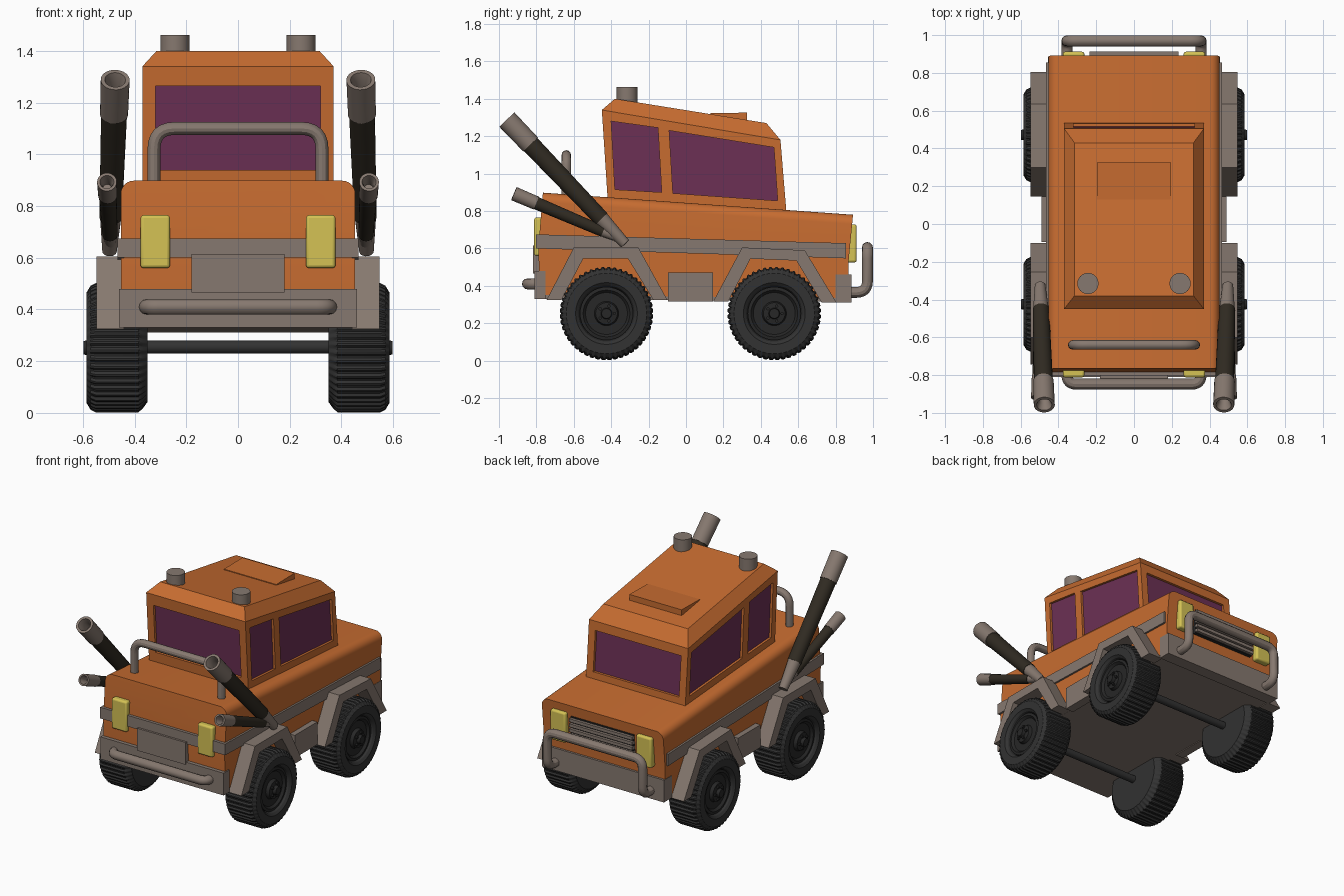
import bpy, bmesh, math
from mathutils import Vector

if "Cube" in bpy.data.objects:
    bpy.data.objects.remove(bpy.data.objects["Cube"])


def material(name, r, g, b):
    m = bpy.data.materials.new(name)
    m.diffuse_color = (r, g, b, 1)
    m.use_nodes = True
    m.node_tree.nodes["Principled BSDF"].inputs["Base Color"].default_value = m.diffuse_color
    return m


ORANGE = material("orange", 0.57, 0.15, 0.03)
TRIM = material("warm_grey", 0.24, 0.19, 0.16)
GLASS = material("purple_glass", 0.15, 0.03, 0.09)
YELLOW = material("yellow", 0.66, 0.54, 0.09)
RUBBER = material("rubber", 0.032, 0.032, 0.032)
RIM = material("dark_metal", 0.02, 0.02, 0.02)
SLEEVE = material("dark_pipe", 0.03, 0.024, 0.016)


def finish(name, bm, mat):
    bmesh.ops.recalc_face_normals(bm, faces=bm.faces)
    me = bpy.data.meshes.new(name)
    bm.to_mesh(me)
    bm.free()
    me.materials.append(mat)
    ob = bpy.data.objects.new(name, me)
    bpy.context.collection.objects.link(ob)
    return ob


def prism(name, pts, x0, x1, mat, round_top=0):
    """Side outline of (y, z) points pulled across x."""
    bm = bmesh.new()
    a = [bm.verts.new((x0, y, z)) for y, z in pts]
    b = [bm.verts.new((x1, y, z)) for y, z in pts]
    bm.faces.new(a)
    bm.faces.new(b)
    for i in range(len(pts)):
        j = (i + 1) % len(pts)
        bm.faces.new((a[i], a[j], b[j], b[i]))
    if round_top:
        top = [e for e in bm.edges if all(v.co.z > 0.7 for v in e.verts)
               and e.verts[0].co.x == e.verts[1].co.x]
        bmesh.ops.bevel(bm, geom=top, offset=round_top, segments=6, profile=0.5, affect='EDGES')
    return finish(name, bm, mat)


def box(name, x0, x1, y0, y1, z0, z1, mat, bevel=0):
    ob = prism(name, [(y0, z0), (y1, z0), (y1, z1), (y0, z1)], x0, x1, mat)
    if bevel:
        m = ob.modifiers.new("bevel", 'BEVEL')
        m.width, m.segments = bevel, 3
    return ob


def lathe(name, prof, a, b, mat, n=32, lugs=False):
    """Revolve (radius, distance) points about the line from a towards b."""
    a, w = Vector(a), (Vector(b) - Vector(a)).normalized()
    u = w.orthogonal().normalized()
    v = w.cross(u)
    bm = bmesh.new()
    rings = []
    for r, t in prof:
        ring = []
        for i in range(n):
            q = r * 0.965 if lugs and r > 0.23 and i % 4 < 2 else r
            th = 2 * math.pi * i / n
            ring.append(bm.verts.new(a + w * t + (u * math.cos(th) + v * math.sin(th)) * q))
        rings.append(ring)
    for p, q in zip(rings, rings[1:]):
        for i in range(n):
            bm.faces.new((p[i], p[(i + 1) % n], q[(i + 1) % n], q[i]))
    bmesh.ops.remove_doubles(bm, verts=bm.verts, dist=1e-5)
    return finish(name, bm, mat)


def tube(name, pts, radius, bend, mat):
    """Round bar through points with rounded corners."""
    p = [Vector(c) for c in pts]
    path = [p[0]]
    for prev, c, nxt in zip(p, p[1:], p[2:]):
        s, e = c + (prev - c).normalized() * bend, c + (nxt - c).normalized() * bend
        path += [s * (1 - t) ** 2 + c * 2 * t * (1 - t) + e * t * t for t in [k / 6 for k in range(7)]]
    path.append(p[-1])
    cu = bpy.data.curves.new(name, 'CURVE')
    cu.dimensions, cu.bevel_depth, cu.bevel_resolution, cu.use_fill_caps = '3D', radius, 4, True
    sp = cu.splines.new('POLY')
    sp.points.add(len(path) - 1)
    for q, c in zip(sp.points, path):
        q.co = (*c, 1)
    cu.materials.append(mat)
    ob = bpy.data.objects.new(name, cu)
    bpy.context.collection.objects.link(ob)
    bpy.ops.object.select_all(action='DESELECT')
    ob.select_set(True)
    bpy.context.view_layer.objects.active = ob
    bpy.ops.object.convert(target='MESH')


# body and floor
prism("body", [(-0.765, 0.898), (-0.79, 0.6), (-0.78, 0.35), (0.87, 0.335), (0.87, 0.54), (0.893, 0.78)],
      -0.453, 0.453, ORANGE, 0.05)
prism("floor", [(-0.78, 0.33), (-0.78, 0.36), (0.86, 0.345), (0.86, 0.315)], -0.448, 0.448, TRIM)

# cabin
bm = bmesh.new()
for s in (-1, 1):
    for x, y, z in [(0.37, -0.418, 0.85), (0.37, 0.538, 0.78), (0.37, -0.45, 1.34),
                    (0.37, 0.505, 1.18), (0.315, -0.38, 1.40), (0.315, 0.43, 1.27)]:
        bm.verts.new((s * x, y, z))
bmesh.ops.convex_hull(bm, input=bm.verts)
bmesh.ops.dissolve_limit(bm, angle_limit=math.radians(4), verts=bm.verts, edges=bm.edges)
cabin = finish("cabin", bm, ORANGE)

# windows: a recess cut in the cabin with a pane at the bottom
front_side = [(-0.40, 1.28), (-0.15, 1.245), (-0.13, 0.90), (-0.38, 0.915)]
rear_side = [(-0.09, 1.23), (0.47, 1.14), (0.49, 0.855), (-0.07, 0.895)]
windows = []
for s in (-1, 1):
    for outline in (front_side, rear_side):
        windows.append((outline, s * 0.352, s * 0.45, outline, s * 0.335, s * 0.354))
for y0, y1, z0, z1, d in [(-0.424, -0.445, 0.94, 1.265, 1), (0.533, 0.511, 0.85, 1.12, -1)]:
    strip = lambda i, o: [(y0 + d * i, z0), (y1 + d * i, z1), (y1 + d * o, z1), (y0 + d * o, z0)]
    windows.append((strip(0.02, -0.08), -0.32, 0.32, strip(0.035, 0.018), -0.32, 0.32))
for cut, c0, c1, pane, p0, p1 in windows:
    cutter = prism("window_cutter", cut, c0, c1, ORANGE)
    cutter.hide_render = True
    m = cabin.modifiers.new("window", 'BOOLEAN')
    m.operation, m.object, m.solver = 'DIFFERENCE', cutter, 'EXACT'
    bpy.context.view_layer.objects.active = cabin
    bpy.ops.object.modifier_apply(modifier=m.name)
    bpy.data.objects.remove(cutter)
    prism("window_pane", pane, p0, p1, GLASS)

# roof hatch
prism("roof_hatch", [(0.13, 1.29), (0.13, 1.323), (0.325, 1.326), (0.325, 1.26)], -0.195, 0.195, ORANGE)

# bumpers, plate, front band and rear grille
box("front_bumper", -0.46, 0.46, -0.81, -0.75, 0.33, 0.48, TRIM)
box("front_band", -0.466, 0.466, -0.803, -0.74, 0.60, 0.675, TRIM)
box("front_plate", -0.18, 0.18, -0.817, -0.77, 0.465, 0.615, TRIM)
box("rear_bumper", -0.455, 0.455, 0.80, 0.885, 0.31, 0.46, TRIM)
box("rear_grille", -0.235, 0.235, 0.85, 0.893, 0.54, 0.71, RIM)
for k in range(5):
    z = 0.545 + k * 0.034
    box("grille_slat", -0.235, 0.235, 0.87, 0.912, z, z + 0.021, TRIM)

# guard bars
tube("hood_bar", [(-0.325, -0.64, 0.86), (-0.325, -0.64, 1.1), (0.325, -0.64, 1.1), (0.325, -0.64, 0.86)],
     0.025, 0.08, TRIM)
tube("front_bar", [(-0.355, -0.77, 0.41), (-0.355, -0.848, 0.41), (0.355, -0.848, 0.41), (0.355, -0.77, 0.41)],
     0.029, 0.05, TRIM)
tube("rear_bar", [(-0.355, 0.86, 0.365), (-0.355, 0.97, 0.365), (-0.355, 0.97, 0.605),
                  (0.355, 0.97, 0.605), (0.355, 0.97, 0.365), (0.355, 0.86, 0.365)], 0.029, 0.06, TRIM)

front_arch = [(-0.745, 0.325), (-0.60, 0.605), (-0.255, 0.605), (-0.10, 0.325),
              (-0.175, 0.325), (-0.31, 0.545), (-0.55, 0.545), (-0.665, 0.325)]
rear_arch = [(0.145, 0.315), (0.30, 0.605), (0.635, 0.59), (0.805, 0.31),
             (0.725, 0.31), (0.59, 0.535), (0.345, 0.545), (0.225, 0.315)]
tyre = [(0, 0), (0.14, 0), (0.21, 0), (0.235, 0.018), (0.25, 0.035), (0.25, 0.2), (0.24, 0.22),
        (0.215, 0.235), (0.165, 0.235), (0.15, 0.222), (0.14, 0.19), (0, 0.19)]
rim = [(0, 0.1), (0.142, 0.1), (0.142, 0.212), (0.125, 0.215), (0.112, 0.2), (0.065, 0.2),
       (0.058, 0.222), (0.03, 0.226), (0.026, 0.248), (0, 0.248)]

for s in (-1, 1):
    # side trim, arches and sill
    prism("side_strip", [(-0.803, 0.60), (-0.803, 0.675), (0.855, 0.628), (0.855, 0.547)], s * 0.44, s * 0.466, TRIM)
    prism("front_arch", front_arch, s * 0.44, s * 0.547, TRIM)
    prism("rear_arch", rear_arch, s * 0.44, s * 0.547, TRIM)
    box("side_sill", s * 0.43, s * 0.49, -0.095, 0.145, 0.317, 0.47, TRIM)
    # lamps
    x0, x1 = sorted((s * 0.263, s * 0.377))
    box("front_lamp", x0, x1, -0.812, -0.765, 0.56, 0.765, YELLOW, 0.012)
    box("rear_lamp", x0, x1, 0.86, 0.912, 0.525, 0.728, YELLOW, 0.012)
    lathe("roof_stack", [(0, 0), (0.056, 0), (0.056, 0.11), (0, 0.11)],
          (s * 0.244, -0.315, 1.352), (s * 0.244, -0.315, 2), TRIM)
    # exhaust pipes: base, dark sleeve and hollow tip
    for name, a, b, r in [("large", (0.497, -0.325, 0.625), (0.475, -0.957, 1.288), 0.056),
                          ("small", (0.492, -0.325, 0.64), (0.507, -0.92, 0.893), 0.038)]:
        a, b = Vector((s * a[0], *a[1:])), Vector((s * b[0], *b[1:]))
        n = (b - a).length
        lathe(name + "_pipe_base", [(0, 0), (r * 0.5, 0), (r * 0.75, n * 0.21), (0, n * 0.21)], a, b, TRIM, 24)
        lathe(name + "_pipe_sleeve", [(0, n * 0.2), (r * 0.78, n * 0.2), (r * 0.9, n * 0.81), (0, n * 0.81)],
              a, b, SLEEVE, 24)
        lathe(name + "_pipe_tip", [(0, n * 0.8), (r * 0.97, n * 0.8), (r, n), (r * 0.72, n), (r * 0.5, n * 0.96),
                                   (r * 0.45, n * 0.9), (0, n * 0.9)], a, b, TRIM, 24)
    # wheels
    for y in (-0.425, 0.472):
        a, b = (s * 0.35, y, 0.252), (s, y, 0.252)
        lathe("tyre", tyre, a, b, RUBBER, 192, True)
        lathe("wheel_rim", rim, a, b, RIM, 40)
        for k in range(5):
            t = 2 * math.pi * k / 5
            dy, dz = 0.042 * math.cos(t), 0.042 * math.sin(t)
            lathe("wheel_bolt", [(0, 0.21), (0.009, 0.21), (0.009, 0.236), (0, 0.236)],
                  (a[0], y + dy, a[2] + dz), (b[0], y + dy, b[2] + dz), RIM, 6)

# axles
for y in (-0.425, 0.472):
    lathe("axle", [(0, 0), (0.025, 0), (0.025, 0.76), (0, 0.76)], (-0.38, y, 0.255), (1, y, 0.255), RUBBER, 16)

bpy.ops.object.select_all(action='SELECT')
bpy.context.view_layer.objects.active = cabin
bpy.ops.object.shade_smooth_by_angle()
